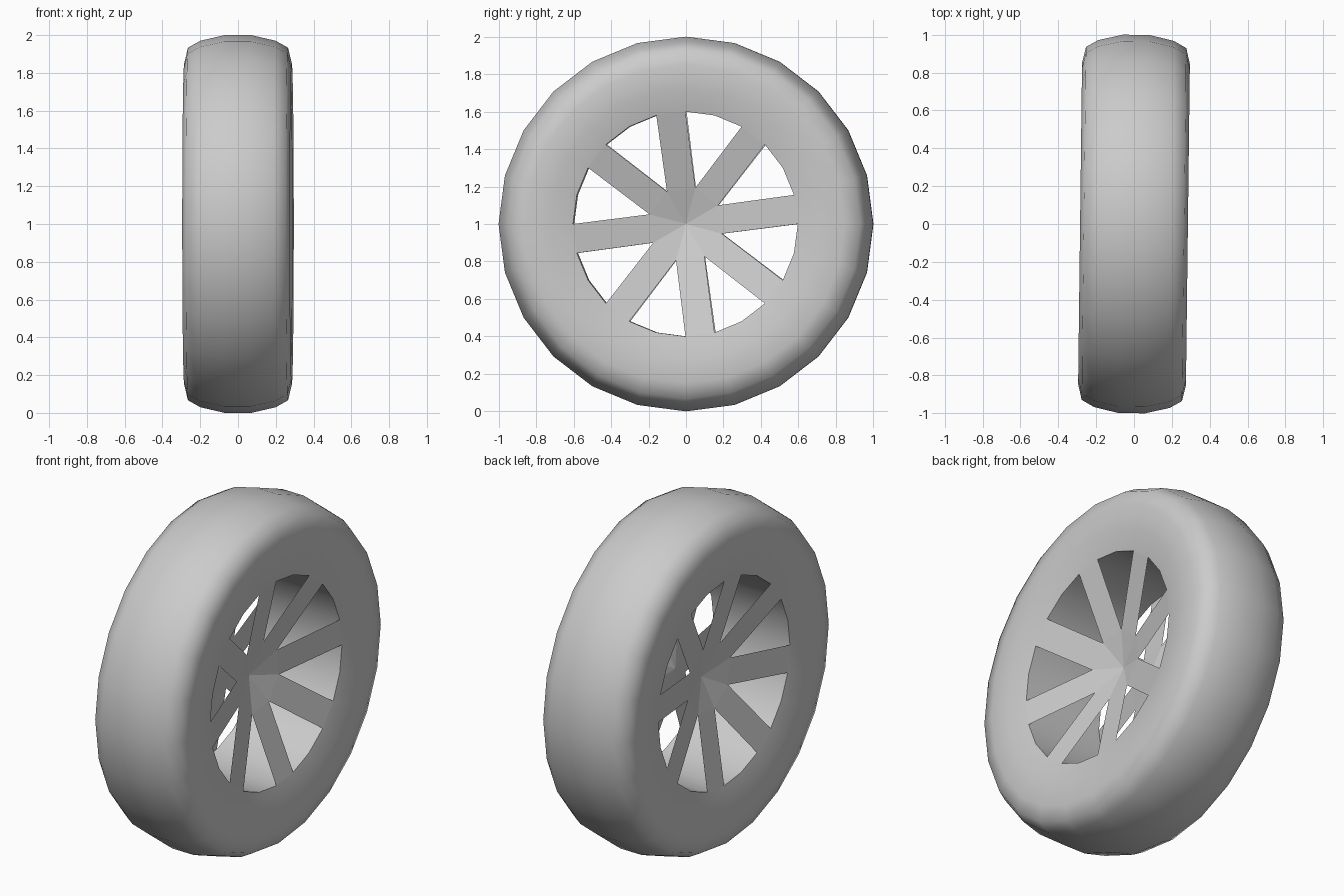
import bpy, bmesh, math
from mathutils import Matrix

cube = bpy.data.objects.get("Cube")
if cube:
    bpy.data.objects.remove(cube, do_unlink=True)

SEGMENTS = 24
RIM_R, RIM_X = 0.6, 0.25      # inner rim radius and half width
HUB_R = 0.2                   # where neighbouring spokes meet

grey = bpy.data.materials.new("light_grey")
grey.use_nodes = True
grey.diffuse_color = (0.6, 0.6, 0.6, 1)
grey.node_tree.nodes["Principled BSDF"].inputs["Base Color"].default_value = (0.6, 0.6, 0.6, 1)

# The axle runs along x, turned very slightly about the vertical
placement = Matrix.Translation((0, 0, 1)) @ Matrix.Rotation(math.radians(-0.7), 4, "Z")


def polar(x, radius, degrees):
    a = math.radians(degrees)
    return (x, radius * math.cos(a), radius * math.sin(a))


def finish(name, bm):
    mesh = bpy.data.meshes.new(name)
    bm.to_mesh(mesh)
    bm.free()
    mesh.materials.append(grey)
    obj = bpy.data.objects.new(name, mesh)
    bpy.context.collection.objects.link(obj)
    obj.matrix_world = placement
    return obj


# Tyre with its inner drum: a closed (x, radius) profile turned round the axle
half = [(0.07, 1.0), (0.2, 0.97), (0.265, 0.933), (0.285, 0.85), (0.28, 0.72), (RIM_X, RIM_R)]
profile = half + [(-x, r) for x, r in reversed(half)]
bm = bmesh.new()
rings = [[bm.verts.new(polar(x, r, 360 * s / SEGMENTS)) for x, r in profile]
         for s in range(SEGMENTS)]
for s, ring in enumerate(rings):
    after = rings[(s + 1) % SEGMENTS]
    for i in range(len(profile)):
        j = (i + 1) % len(profile)
        bm.faces.new((ring[i], ring[j], after[j], after[i]))
bmesh.ops.recalc_face_normals(bm, faces=bm.faces)
tyre = finish("tyre", bm)
bpy.ops.object.select_all(action="DESELECT")
tyre.select_set(True)
bpy.context.view_layer.objects.active = tyre
bpy.ops.object.shade_smooth_by_angle(angle=math.radians(60))


# Eight thin straight spokes per side, dished in towards the axle
def spokes(name, side, centre_x):
    bm = bmesh.new()
    hub_x = centre_x + (RIM_X - centre_x) * HUB_R / RIM_R
    centre = bm.verts.new((side * centre_x, 0, 0))
    hub = [bm.verts.new(polar(side * hub_x, HUB_R, 45 * k - 15)) for k in range(8)]
    for k in range(8):
        a, b = hub[k], hub[(k + 1) % 8]
        outer = [bm.verts.new(polar(side * RIM_X, RIM_R, 45 * k + d)) for d in (0, 15)]
        for face in ([centre, a, b], [a, outer[0], outer[1], b]):
            bm.faces.new(face if side > 0 else face[::-1])
    return finish(name, bm)


spokes("left_spokes", 1, 0.07)
spokes("right_spokes", -1, 0.1)
